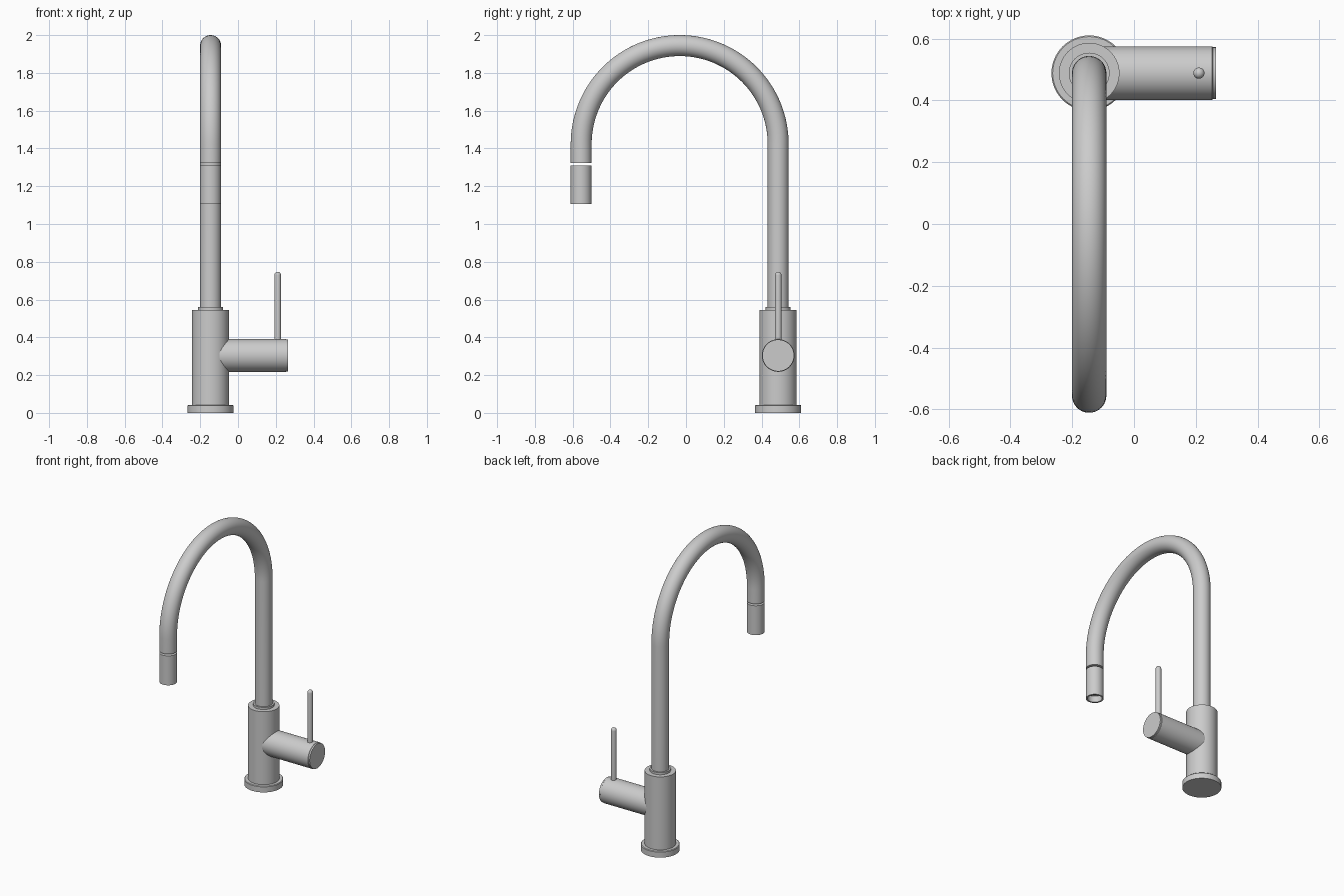
import bpy, bmesh, math
from mathutils import Vector, Matrix

if "Cube" in bpy.data.objects:
    bpy.data.objects.remove(bpy.data.objects["Cube"])

CX, CY = -0.145, 0.488      # axis of the body
TIP_Y = -0.555              # axis of the nozzle
PIPE_R = 0.0555
SEG = 64


def finish(name, bm):
    bmesh.ops.remove_doubles(bm, verts=bm.verts, dist=1e-5)
    bmesh.ops.recalc_face_normals(bm, faces=bm.faces)
    mesh = bpy.data.meshes.new(name)
    bm.to_mesh(mesh)
    bm.free()
    ob = bpy.data.objects.new(name, mesh)
    bpy.context.collection.objects.link(ob)
    bpy.ops.object.select_all(action='DESELECT')
    ob.select_set(True)
    bpy.context.view_layer.objects.active = ob
    bpy.ops.object.shade_smooth_by_angle(angle=math.radians(30))
    return ob


def lathe(name, profile, matrix, seg=SEG):
    """Spin (radius, height) points around local z, then place the part."""
    bm = bmesh.new()
    vs = [bm.verts.new((r, 0, z)) for r, z in profile]
    es = [bm.edges.new(p) for p in zip(vs, vs[1:])]
    bmesh.ops.spin(bm, geom=vs + es, cent=(0, 0, 0), axis=(0, 0, 1),
                   angle=math.tau, steps=seg, use_merge=False)
    bm.transform(matrix)
    return finish(name, bm)


def sweep(name, path, radius, seg=SEG):
    """Round tube along (y, z, angle) stations in the plane x = CX."""
    bm = bmesh.new()
    rings = []
    for y, z, a in path:
        out = Vector((0, math.cos(a), math.sin(a)))
        ring = []
        for i in range(seg):
            t = math.tau * i / seg
            ring.append(bm.verts.new(Vector((CX, y, z)) + radius *
                        (math.cos(t) * out + math.sin(t) * Vector((1, 0, 0)))))
        rings.append(ring)
    for a, b in zip(rings, rings[1:]):
        for i in range(seg):
            j = (i + 1) % seg
            bm.faces.new((a[i], a[j], b[j], b[i]))
    bm.faces.new(rings[0])
    bm.faces.new(rings[-1])
    return finish(name, bm)


at_body = Matrix.Translation((CX, CY, 0))

# Base flange, body and collar
lathe("base_flange", [(0, 0), (0.122, 0), (0.122, 0.038), (0.118, 0.042), (0, 0.042)], at_body)
lathe("body", [(0, 0.042), (0.098, 0.042), (0.098, 0.546), (0, 0.546)], at_body)
lathe("collar", [(0, 0.546), (0.066, 0.546), (0.066, 0.561), (0, 0.561)], at_body)

# Gooseneck spout
arc_r = (CY - TIP_Y) / 2
arc_y = (CY + TIP_Y) / 2
arc_z = 2 - PIPE_R - arc_r
path = [(CY, 0.561, 0)]
for i in range(65):
    a = math.pi * i / 64
    path.append((arc_y + arc_r * math.cos(a), arc_z + arc_r * math.sin(a), a))
path.append((TIP_Y, 1.322, math.pi))
sweep("spout_pipe", path, PIPE_R)

# Nozzle below a thin gap, hollow at the outlet
lathe("nozzle", [(0, 1.31), (PIPE_R, 1.31), (PIPE_R, 1.107), (0.045, 1.107),
                 (0.045, 1.15), (0, 1.15)], Matrix.Translation((CX, TIP_Y, 0)))

# Side valve barrel, running from inside the body towards +x
to_x = Matrix.Translation((CX, CY, 0.304)) @ Matrix.Rotation(math.pi / 2, 4, 'Y')
end = 0.265 - CX
lathe("valve_barrel", [(0, 0.02), (0.0865, 0.02), (0.0865, end - 0.012), (0.084, end - 0.01),
                       (0.084, end), (0, end)], to_x)

# Lever with rounded tip
r, top = 0.018, 0.747
tip = [(r * math.cos(math.pi / 2 * i / 8), top - r + r * math.sin(math.pi / 2 * i / 8))
       for i in range(9)]
lathe("lever", [(0, 0.37), (r, 0.37)] + tip, Matrix.Translation((0.21, CY, 0)), 32)
